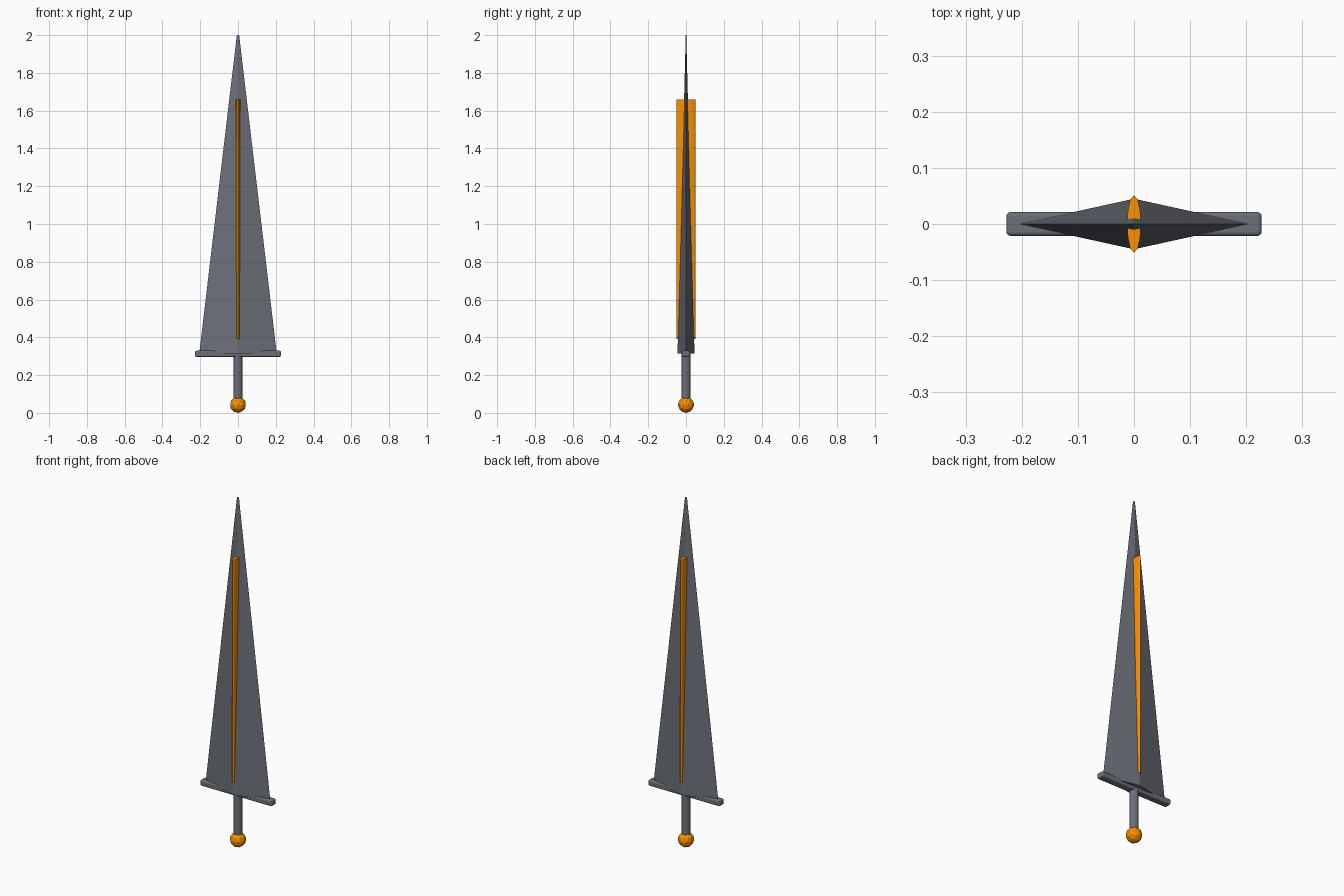
import bpy

if "Cube" in bpy.data.objects:
    bpy.data.objects.remove(bpy.data.objects["Cube"])


def make_material(name, color):
    mat = bpy.data.materials.new(name)
    mat.diffuse_color = (*color, 1)
    mat.use_nodes = True
    mat.node_tree.nodes["Principled BSDF"].inputs["Base Color"].default_value = mat.diffuse_color
    return mat


orange = make_material("orange", (0.96, 0.28, 0.0))
steel = make_material("dark_steel", (0.15, 0.16, 0.19))


def finish(name, scale=(1, 1, 1), material=steel):
    """Name the active object, apply its scale and colour it."""
    ob = bpy.context.object
    ob.name = name
    ob.scale = scale
    bpy.ops.object.transform_apply(location=False, rotation=True, scale=True)
    ob.data.materials.append(material)
    return ob


def column(name, sides, z0, z1, rx, ry, tip=1.0, material=steel):
    """Vertical prism or taper with a vertex on the y axis."""
    bpy.ops.mesh.primitive_cone_add(vertices=sides, radius1=1, radius2=tip,
                                    depth=z1 - z0, location=(0, 0, (z0 + z1) / 2))
    return finish(name, (rx, ry, 1), material)


# Diamond-section blade tapering to a tiny tip
column("blade", 4, 0.315, 2.0, 0.205, 0.045, tip=0.03)

# Inlaid ridge running through both blade faces
column("blade_inlay", 12, 0.39, 1.66, 0.0125, 0.051, material=orange)

# Crossguard with rounded edges
bpy.ops.mesh.primitive_cube_add(size=1, location=(0, 0, 0.313))
guard = finish("crossguard", (0.455, 0.042, 0.032))
bevel = guard.modifiers.new("rounded_edges", 'BEVEL')
bevel.width = 0.007
bevel.segments = 3

# Grip
column("grip", 16, 0.07, 0.315, 0.023, 0.023)

# Faceted pommel ball
bpy.ops.mesh.primitive_ico_sphere_add(subdivisions=2, radius=0.043,
                                      location=(0, 0, 0.043))
finish("pommel", material=orange)
